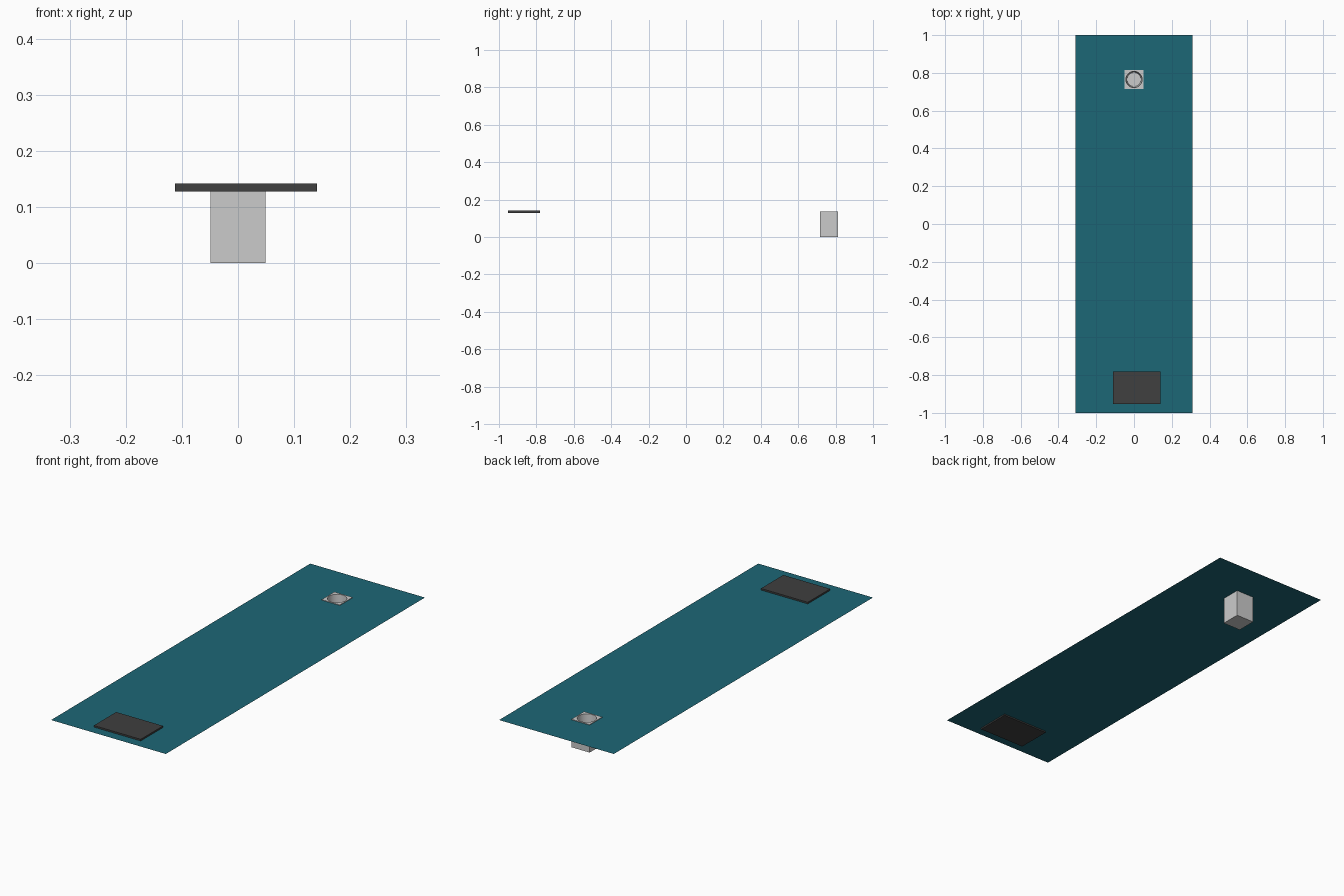
import bpy, bmesh, math

if "Cube" in bpy.data.objects:
    bpy.data.objects.remove(bpy.data.objects["Cube"])

def paint(ob, name, rgb):
    m = bpy.data.materials.new(name)
    m.diffuse_color = (*rgb, 1)
    m.use_nodes = True
    m.node_tree.nodes["Principled BSDF"].inputs["Base Color"].default_value = m.diffuse_color
    ob.data.materials.append(m)

def finish(bm, name):
    me = bpy.data.meshes.new(name)
    bm.to_mesh(me)
    bm.free()
    ob = bpy.data.objects.new(name, me)
    bpy.context.collection.objects.link(ob)
    return ob

def box(name, x0, x1, y0, y1, z0, z1):
    bm = bmesh.new()
    bmesh.ops.create_cube(bm, size=1)
    bmesh.ops.scale(bm, vec=(x1 - x0, y1 - y0, z1 - z0), verts=bm.verts)
    bmesh.ops.translate(bm, vec=((x0 + x1) / 2, (y0 + y1) / 2, (z0 + z1) / 2), verts=bm.verts)
    return finish(bm, name)

CUP_Y, TOP, MAT_Z, N = 0.765, 0.137, 0.134, 32

def square_ring(bm, hx, y0, y1, z, r):
    """Flat rectangle with a round hole at the cup; returns the hole edges."""
    outer = [bm.verts.new(p) for p in ((-hx, y0, z), (hx, y0, z), (hx, y1, z), (-hx, y1, z))]
    inner = [bm.verts.new((r * math.cos(2 * math.pi * i / N),
                           CUP_Y + r * math.sin(2 * math.pi * i / N), z)) for i in range(N)]
    edges = []
    for loop in (outer, inner):
        edges.append([bm.edges.new((loop[i], loop[(i + 1) % len(loop)])) for i in range(len(loop))])
    bmesh.ops.triangle_fill(bm, edges=edges[0] + edges[1], use_beauty=True, normal=(0, 0, 1))
    return outer, inner

# putting mat: thin sheet with an opening for the cup
bm = bmesh.new()
square_ring(bm, 0.31, -1, 1, MAT_Z, 0.046)
mat = finish(bm, "mat_sheet")
paint(mat, "teal", (0.012, 0.135, 0.18))

# cup block: square block with a tapered round pocket
bm = bmesh.new()
top, rim = square_ring(bm, 0.049, CUP_Y - 0.049, CUP_Y + 0.049, TOP, 0.043)
low = [bm.verts.new((v.co.x, v.co.y, 0)) for v in top]
floor = [bm.verts.new((v.co.x * 0.85, CUP_Y + (v.co.y - CUP_Y) * 0.85, 0.03)) for v in rim]
for a, b in ((top, low), (rim, floor)):
    n = len(a)
    for i in range(n):
        bm.faces.new((a[i], b[i], b[(i + 1) % n], a[(i + 1) % n]))
bm.faces.new(low)
bm.faces.new(floor)
bmesh.ops.recalc_face_normals(bm, faces=bm.faces)
cup = finish(bm, "cup_block")
bpy.context.view_layer.objects.active = cup
cup.select_set(True)
bpy.ops.object.shade_smooth_by_angle(angle=math.radians(30))

# dark standing plate at the front
plate = box("front_plate", -0.112, 0.141, -0.952, -0.78, 0.127, 0.142)
paint(plate, "charcoal", (0.05, 0.05, 0.05))
